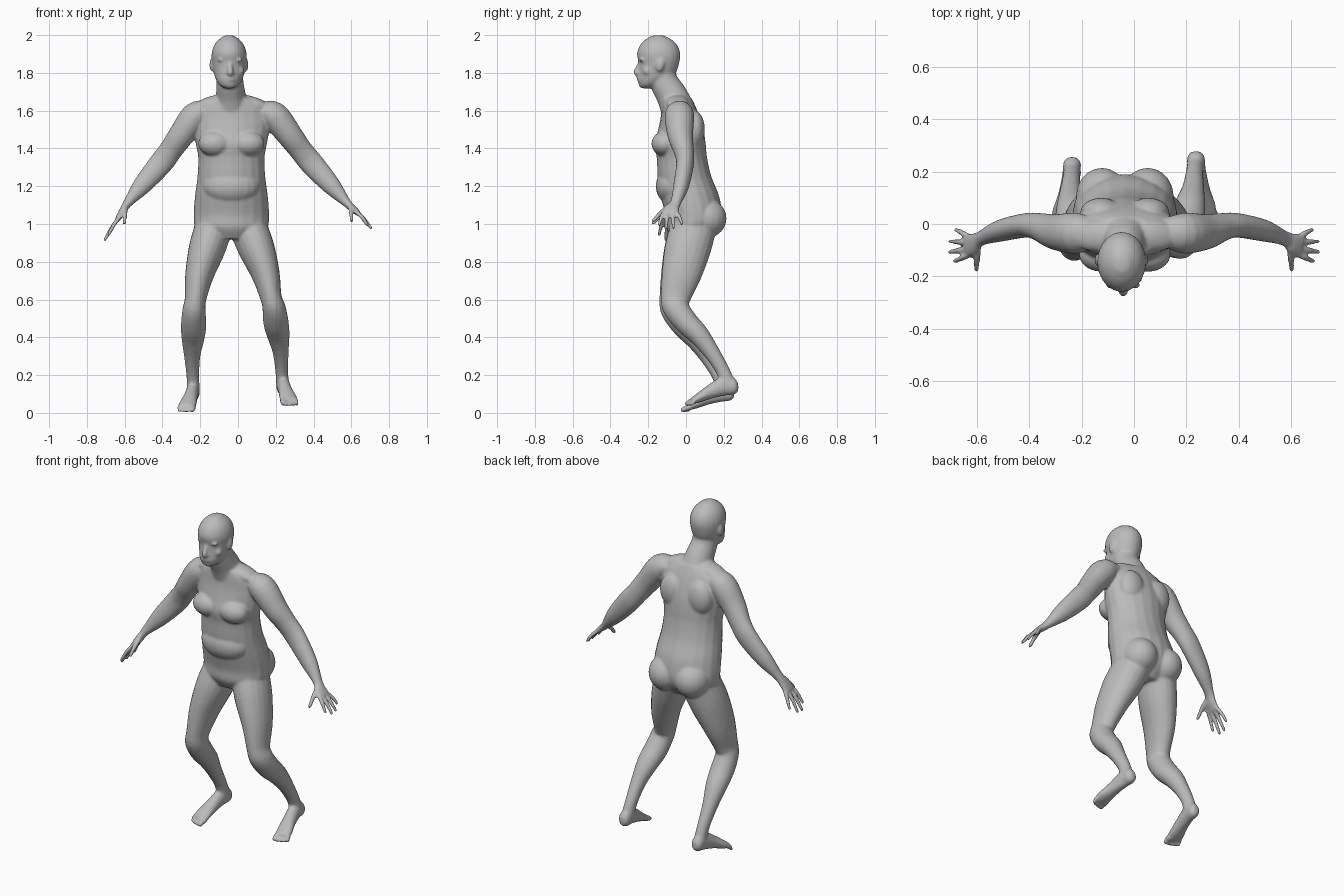
import bpy, bmesh, math
from mathutils import Vector, Matrix

cube = bpy.data.objects.get("Cube")
if cube:
    bpy.data.objects.remove(cube, do_unlink=True)

SIDES, STEPS = 20, 4
MID = -0.035          # the torso leans slightly to its right
X, Y, Z = Vector((1, 0, 0)), Vector((0, 1, 0)), Vector((0, 0, 1))
bm = bmesh.new()


def smooth_rings(rings):
    """Catmull-Rom interpolation of (x, y, z, width, depth) rings."""
    pts = [Vector(r) for r in rings]
    pts = [pts[0] * 2 - pts[1]] + pts + [pts[-1] * 2 - pts[-2]]
    out = []
    for a, b, c, d in zip(pts, pts[1:], pts[2:], pts[3:]):
        for i in range(STEPS):
            t = i / STEPS
            out.append((b * 2 + (c - a) * t + (a * 2 - b * 5 + c * 4 - d) * t**2
                        + (b * 3 - a - c * 3 + d) * t**3) / 2)
    return out + [pts[-2]]


def loft(rings, side, level=False):
    """Skin elliptical rings along a path; side is the width direction."""
    rings = smooth_rings(rings)
    centres = [Vector(r[:3]) for r in rings]
    loops = []
    for i, r in enumerate(rings):
        along = centres[min(i + 1, len(rings) - 1)] - centres[max(i - 1, 0)]
        along = Z if level else along.normalized()
        u = (side - along * side.dot(along)).normalized()
        v = along.cross(u)
        angles = [math.tau * k / SIDES for k in range(SIDES)]
        loops.append([bm.verts.new(centres[i] + u * r[3] * math.cos(a) + v * r[4] * math.sin(a))
                      for a in angles])
    for low, high in zip(loops, loops[1:]):
        for k in range(SIDES):
            n = (k + 1) % SIDES
            bm.faces.new((low[k], low[n], high[n], high[k]))
    bm.faces.new(loops[0][::-1])
    bm.faces.new(loops[-1])


def blob(centre, radii, turn=0.0, axis='X'):
    m = (Matrix.Translation(centre) @ Matrix.Rotation(turn, 4, axis)
         @ Matrix.Diagonal((*radii, 1)))
    bmesh.ops.create_uvsphere(bm, u_segments=20, v_segments=14, radius=1, matrix=m)


def digit(start, end, r, bend):
    """Finger or toe with a slight arch and a rounded tip."""
    a, b = Vector(start), Vector(end)
    mid = a.lerp(b, 0.5) + Z * bend
    loft([(*a, r, r), (*mid, r, r), (*b, r * 0.8, r * 0.8)], Y if abs(b.x - a.x) > abs(b.y - a.y) else X)
    blob(b, (r * 0.85,) * 3)


# Torso, listed from crotch to neck: front y, back y, height, half width
trunk = [(-.07, .12, .92, .12), (-.105, .17, .98, .19), (-.11, .19, 1.05, .2),
         (-.135, .175, 1.15, .193), (-.15, .135, 1.25, .18), (-.155, .112, 1.35, .176),
         (-.165, .105, 1.42, .188), (-.15, .095, 1.49, .2), (-.135, .075, 1.56, .205),
         (-.13, .052, 1.62, .19), (-.13, .03, 1.665, .12)]
loft([(MID, (f + b) / 2, z, w, (b - f) / 2) for f, b, z, w in trunk], X, level=True)
blob((MID, -.07, 1.2), (.15, .09, .1))
for s in (-1, 1):
    blob((MID + s * .087, .105, 1.03), (.1, .11, .105))            # buttock
    blob((MID + s * .088, -.115, 1.425), (.088, .068, .066))       # chest
    blob((MID + s * .09, .045, 1.5), (.08, .055, .1))              # shoulder blade
    blob((MID + s * .11, -.045, 1.64), (.1, .06, .035), s * .3, 'Y')  # trapezius

# Neck
loft([(-.035, -.04, 1.6, .1, .09), (-.038, -.075, 1.68, .08, .083),
      (-.043, -.115, 1.75, .072, .075), (-.045, -.13, 1.82, .07, .07)], X)

# Head: y, height, half width, half depth
skull = [(-.205, 1.718, .024, .028), (-.195, 1.735, .05, .054), (-.172, 1.765, .07, .084),
         (-.153, 1.8, .081, .1), (-.143, 1.85, .09, .107), (-.145, 1.9, .093, .115),
         (-.145, 1.945, .08, .1), (-.146, 1.978, .054, .068), (-.147, 1.996, .02, .026)]
loft([(-.047, y, z, w, d) for y, z, w, d in skull], X, level=True)
blob((-.047, -.147, 1.98), (.045, .055, .02))
FACE = -.041

# Face: nose, brows, eyes, cheeks, lips and chin
loft([(FACE, -.238, 1.865, .01, .012), (FACE, -.252, 1.83, .012, .014),
      (FACE, -.262, 1.803, .016, .017), (FACE, -.25, 1.79, .014, .012)], X)
for s in (-1, 1):
    blob((FACE + s * .036, -.229, 1.868), (.032, .016, .011), s * -.3, 'Z')
    blob((FACE + s * .033, -.222, 1.842), (.016, .014, .01))
    blob((FACE + s * .048, -.203, 1.81), (.026, .026, .026))
    blob((FACE + s * .012, -.248, 1.796), (.011, .013, .01))
    # Ear
    blob((-.048 + s * .091, -.137, 1.842), (.012, .022, .036), -.2)
for z in (1.774, 1.762):
    blob((FACE, -.248, z), (.026, .012, .007))
blob((FACE, -.232, 1.738), (.026, .018, .018))

# Arm from shoulder to knuckles: out, y, height, half width, half depth
arm = [(.13, -.03, 1.6, .055, .045), (.205, -.035, 1.575, .078, .075),
       (.287, -.03, 1.47, .068, .068), (.345, -.012, 1.39, .054, .062),
       (.4, -.005, 1.32, .047, .063), (.5, -.025, 1.205, .042, .05),
       (.58, -.055, 1.11, .029, .024), (.61, -.075, 1.065, .042, .02),
       (.638, -.083, 1.025, .045, .014)]
fingers = [(-.118, .684, -.142, .945), (-.095, .704, -.107, .918),
           (-.071, .702, -.066, .922), (-.049, .679, -.022, .952)]

# Leg from hip to ankle: out, y, height, half width, half depth
leg = [(.085, .045, 1.0, .1, .12), (.13, .008, .87, .097, .122),
       (.175, -.028, .73, .076, .106), (.2, -.062, .6, .057, .08),
       (.212, -.062, .54, .062, .07), (.218, -.01, .46, .067, .064),
       (.226, .053, .39, .06, .056), (.234, .115, .3, .043, .044),
       (.235, .172, .2, .034, .037), (.236, .2, .12, .034, .04)]

# Foot from heel to ball
foot = [(.235, .255, .105, .015, .02), (.236, .235, .105, .033, .042),
        (.24, .185, .11, .034, .052), (.252, .11, .08, .038, .038),
        (.266, .045, .046, .047, .025), (.272, .01, .03, .046, .017)]

for s in (-1, 1):
    left = s > 0

    def fade(rings, shift):
        """Mirror a limb, moving its root sideways with the torso."""
        n = len(rings) - 1
        return [(s * x + shift * (1 - i / n), *rest) for i, (x, *rest) in enumerate(rings)]

    # The left hand is held higher than the right
    lift = lambda out, z: z + (max(0, out - .57) * .45 if left else 0)
    loft([(x, y, lift(abs(x), z), w, d) for x, y, z, w, d in fade(arm, -.018)], Y)
    for root_y, out, y, z in fingers:
        digit((s * .628, root_y, lift(.628, 1.035)), (s * out, y, lift(out, z)), .0115, .008)
    digit((s * .595, -.085, lift(.6, 1.08)), (s * .602, -.172, lift(.6, 1.005)), .013, .008)

    # The left foot sits further back and higher
    back, up = (.022, .033) if left else (0, 0)
    n = len(leg) - 1
    loft([(x, y + back * i / n, z + up * i / n, w, d)
          for i, (x, y, z, w, d) in enumerate(fade(leg, -.038))], X)
    loft([(s * x, y + back, z + up, w, d) for x, y, z, w, d in foot], X)
    for k in range(5):
        r = .016 if k == 0 else .011
        out = .238 + k * .018
        digit((s * out, .025 + back, .03 + up),
              (s * (out + .003), -.016 + k * k * .0016 + back, r + up), r, .004)

# Fuse everything into one continuous skin
mesh = bpy.data.meshes.new("body")
bmesh.ops.recalc_face_normals(bm, faces=bm.faces)
bm.to_mesh(mesh)
bm.free()
body = bpy.data.objects.new("body", mesh)
bpy.context.collection.objects.link(body)
bpy.context.view_layer.objects.active = body
body.select_set(True)

remesh = body.modifiers.new("fuse", 'REMESH')
remesh.mode = 'VOXEL'
remesh.voxel_size = 0.007
relax = body.modifiers.new("relax", 'SMOOTH')
relax.factor = 0.5
relax.iterations = 7
for name in ("fuse", "relax"):
    bpy.ops.object.modifier_apply(modifier=name)

skin = bpy.data.materials.new("plain grey")
skin.use_nodes = True
grey = (0.5, 0.5, 0.5, 1)
skin.diffuse_color = grey
skin.node_tree.nodes["Principled BSDF"].inputs["Base Color"].default_value = grey
body.data.materials.append(skin)
bpy.ops.object.shade_smooth()
